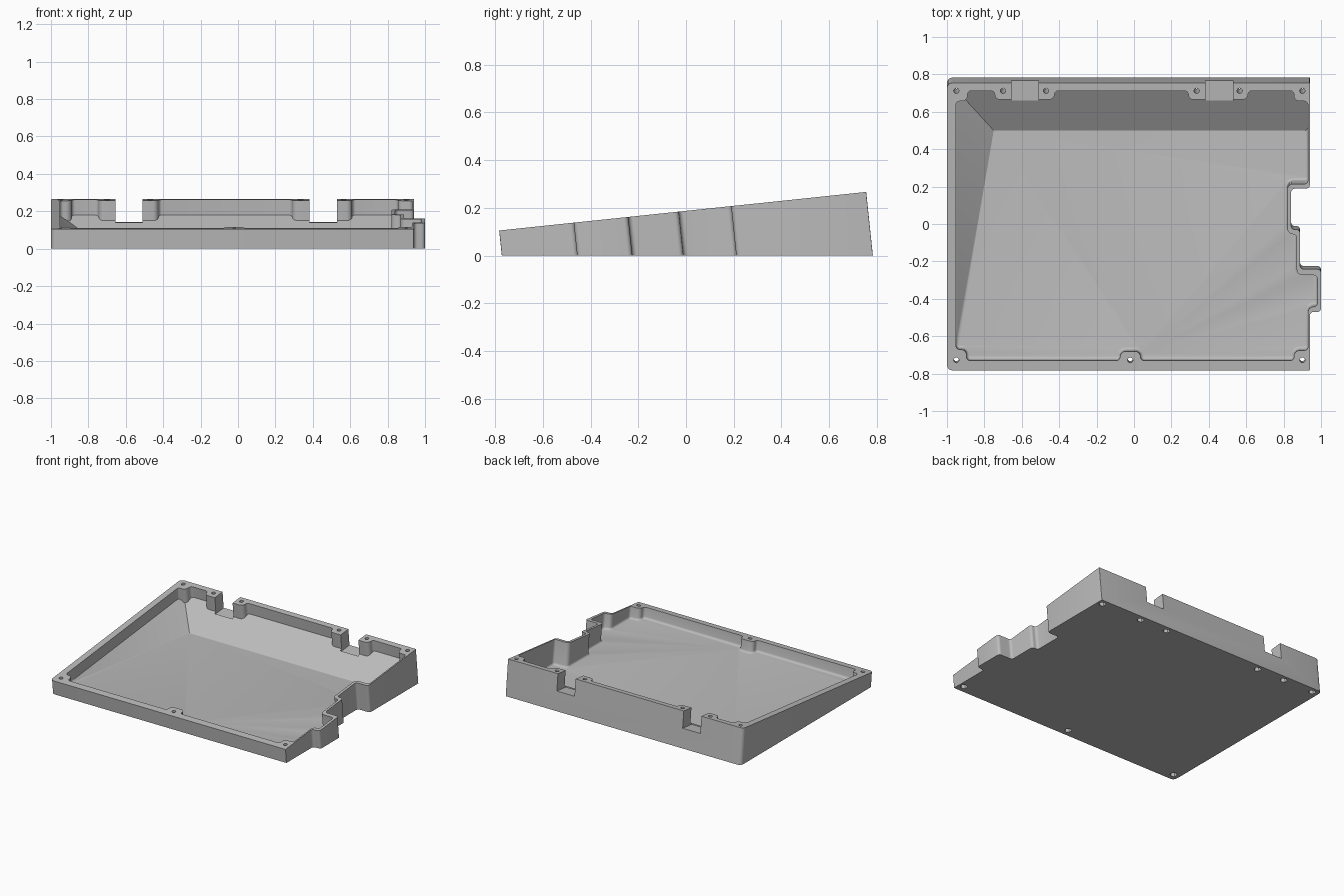
import bpy, bmesh, math
from mathutils import Matrix, Vector

if "Cube" in bpy.data.objects:
    bpy.data.objects.remove(bpy.data.objects["Cube"], do_unlink=True)

# The rim lies in a plane tilted about x; walls stand square to that plane
TILT = Matrix.Translation((0, 0, 0.187)) @ Matrix.Rotation(math.radians(6), 4, 'X')
DOWN = -(TILT.to_3x3() @ Vector((0, 0, 1)))
FLOOR, FILLET, SEGMENTS = 0.03, 0.015, 5

grey = bpy.data.materials.new("plain_grey")
grey.use_nodes = True
grey.diffuse_color = (0.5, 0.5, 0.5, 1)
grey.node_tree.nodes["Principled BSDF"].inputs["Base Color"].default_value = grey.diffuse_color


def rounded(corners, offset=0):
    """Right-angled outline, moved inward by offset, with rounded corners."""
    result = []
    for i, (x, y, radius) in enumerate(corners):
        p = Vector((x, y))
        before = (p - Vector(corners[i - 1][:2])).normalized()
        after = (Vector(corners[(i + 1) % len(corners)][:2]) - p).normalized()
        p += offset * sum((Vector((-e.y, e.x)) for e in (before, after)), Vector((0, 0)))
        r = radius - offset if before.cross(after) > 0 else radius + offset
        centre = p + (after - before) * r
        for k in range(SEGMENTS + 1):
            t = math.pi / 2 * k / SEGMENTS
            result.append(centre - after * r * math.cos(t) + before * r * math.sin(t))
    return result


def at_height(points, z):
    """Run points from the rim plane along the walls to a level height."""
    placed = [TILT @ p.to_3d() for p in points]
    return [p + DOWN * ((z - p.z) / DOWN.z) for p in placed]


def above_rim(points, lift):
    return [TILT @ Vector((p.x, p.y, lift)) for p in points]


def finish(name, bm):
    bmesh.ops.recalc_face_normals(bm, faces=bm.faces)
    mesh = bpy.data.meshes.new(name)
    bm.to_mesh(mesh)
    bm.free()
    mesh.materials.append(grey)
    obj = bpy.data.objects.new(name, mesh)
    bpy.context.collection.objects.link(obj)
    return obj


def loft(name, rings):
    bm = bmesh.new()
    loops = [[bm.verts.new(p) for p in ring] for ring in rings]
    for a, b in zip(loops, loops[1:]):
        for i in range(len(a)):
            bm.faces.new((a[i - 1], a[i], b[i], b[i - 1]))
    bm.faces.new(loops[0])
    bm.faces.new(loops[-1])
    return finish(name, bm)


def box(name, size, matrix):
    bm = bmesh.new()
    bmesh.ops.create_cube(bm, size=1, matrix=matrix @ Matrix.Diagonal((*size, 1)))
    return finish(name, bm)


def rod(name, sides, radius, depth, matrix):
    bm = bmesh.new()
    bmesh.ops.create_cone(bm, cap_ends=True, segments=sides, radius1=radius,
                          radius2=radius, depth=depth, matrix=matrix)
    return finish(name, bm)


def cut(target, cutter):
    mod = target.modifiers.new("cut", 'BOOLEAN')
    mod.operation, mod.solver, mod.object = 'DIFFERENCE', 'EXACT', cutter
    cutter.hide_render = True
    bpy.context.view_layer.objects.active = target
    bpy.ops.object.modifier_apply(modifier=mod.name)
    bpy.data.objects.remove(cutter, do_unlink=True)


# Outer shell, with the stepped right-hand side
S, R = 0.002, 0.02
outer = [(-1, -.787, .03), (.94, -.787, S), (.94, -.473, R), (1, -.473, R),
         (1, -.243, R), (.888, -.243, R), (.888, -.03, R), (.84, -.03, R),
         (.84, .19, R), (.94, .19, R), (.94, .759, S), (-1, .759, .03)]
outline = rounded(outer)
case = loft("tray_case", [above_rim(outline, 0), at_height(outline, 0)])

# Cavity outline, with screw lugs standing in from the wall
FRONT, BACK, LEFT, RIGHT, L = -.735, .716, -.952, .93, .03


def back_lug(x):
    return [(x + .16, BACK, R), (x + .16, .668, L), (x - .16, .668, L), (x - .16, BACK, R)]


inner = [(-.895, FRONT, R), (-.075, FRONT, R), (-.075, -.685, L), (.035, -.685, L),
         (.035, FRONT, R), (.855, FRONT, R), (.855, -.68, L), (RIGHT, -.68, R),
         (RIGHT, -.445, L), (.98, -.445, R), (.98, -.275, R), (.87, -.275, L),
         (.87, -.055, R), (.82, -.055, L), (.82, .215, L), (RIGHT, .215, R),
         (RIGHT, .66, R), (.855, .66, L), (.855, BACK, R), *back_lug(.45), *back_lug(-.585),
         (-.89, BACK, R), (-.89, .66, L), (LEFT, .66, R), (LEFT, -.675, R), (-.895, -.675, L)]
rings = [above_rim(rounded(inner), 0.1)]
for k in range(5):
    t = math.pi / 2 * k / 4
    rings.append(at_height(rounded(inner, FILLET * (1 - math.cos(t))),
                           FLOOR + FILLET * (1 - math.sin(t))))
cavity = loft("cavity_cutter", rings)

# Sloping ramps left standing along the left and back walls
inside = Vector((-.75, .5, FLOOR))
shoulder = Vector((LEFT, .72, .18))
for name, third in (("left_ramp", Vector((LEFT, -.68, FLOOR))),
                    ("back_ramp", Vector((1, .72, .18)))):
    normal = (shoulder - inside).cross(third - inside).normalized()
    if normal.z < 0:
        normal.negate()
    turn = normal.to_track_quat('Z', 'Y').to_matrix().to_4x4()
    cut(cavity, box(name, (5, 5, 2), Matrix.Translation(inside - normal) @ turn))
cut(case, cavity)

# Two connector notches through the back wall
for x in (.455, -.583):
    cut(case, box("notch", (.146, .2, .225), TILT @ Matrix.Translation((x, .752, -.0125))))

# Screw holes, each with a hexagonal nut pocket underneath
holes = [(x, .716) for x in (-.95, -.7, -.47, .335, .565, .9)]
holes += [(x, -.732) for x in (-.95, -.02, .9)]
axis = TILT.to_3x3().to_4x4()
for x, y in holes:
    cut(case, rod("screw_hole", 16, .014, 1, TILT @ Matrix.Translation((x, y, 0))))
    foot = at_height([Vector((x, y))], 0)[0]
    cut(case, rod("nut_pocket", 6, .025, .06, Matrix.Translation(foot) @ axis))

# Smooth the rounded corners and keep the edges crisp
bpy.ops.object.select_all(action='DESELECT')
case.select_set(True)
bpy.context.view_layer.objects.active = case
bpy.ops.object.shade_smooth_by_angle(angle=math.radians(30))
